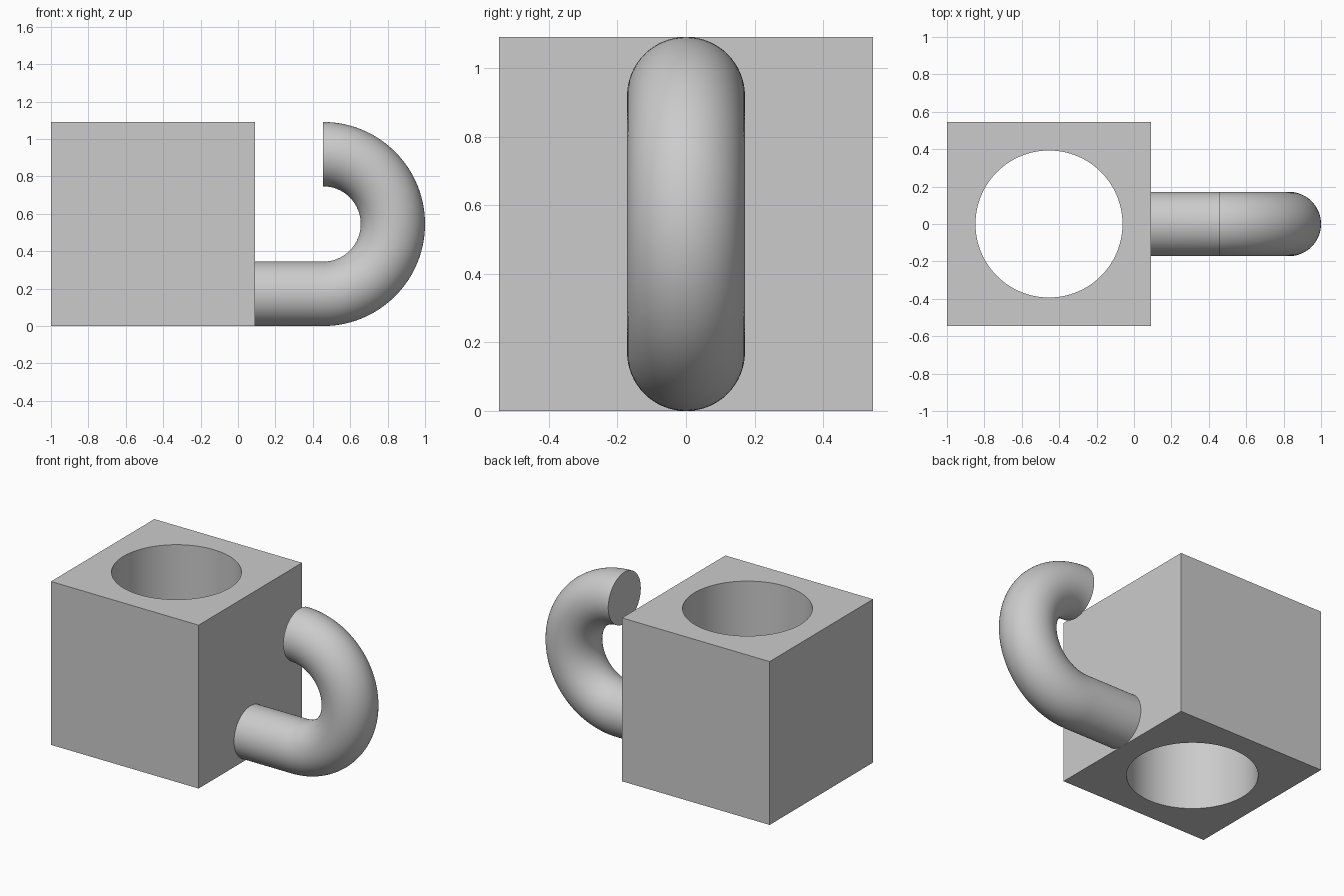
import bpy, bmesh, math
from mathutils import Vector

if "Cube" in bpy.data.objects:
    bpy.data.objects.remove(bpy.data.objects["Cube"])

SIDE = 1.091             # cube edge length
HALF = SIDE / 2
BLOCK_X = -1 + HALF      # cube centre in x
HOLE_R = 0.393
TUBE_R = 0.172
BEND_R = HALF - TUBE_R   # centreline radius of the hook
BEND_X = 0.4545          # centre of the hook bend

grey = bpy.data.materials.new("light_grey")
grey.diffuse_color = (0.6, 0.6, 0.6, 1)
grey.use_nodes = True
grey.node_tree.nodes["Principled BSDF"].inputs["Base Color"].default_value = grey.diffuse_color


def finish(obj):
    obj.data.materials.clear()
    obj.data.materials.append(grey)
    bpy.ops.object.select_all(action='DESELECT')
    obj.select_set(True)
    bpy.context.view_layer.objects.active = obj
    bpy.ops.object.shade_smooth_by_angle(angle=math.radians(30))


# Block with a round hole bored straight through
bpy.ops.mesh.primitive_cylinder_add(vertices=128, radius=HOLE_R, depth=SIDE * 2,
                                    location=(BLOCK_X, 0, HALF))
cutter = bpy.context.object
cutter.name = "hole_cutter"
cutter.hide_render = True

bpy.ops.mesh.primitive_cube_add(size=SIDE, location=(BLOCK_X, 0, HALF))
block = bpy.context.object
block.name = "block"
bore = block.modifiers.new("bore", 'BOOLEAN')
bore.operation = 'DIFFERENCE'
bore.solver = 'EXACT'
bore.object = cutter
bpy.ops.object.modifier_apply(modifier=bore.name)
bpy.data.objects.remove(cutter, do_unlink=True)
finish(block)

# Hook: straight round bar that bends back over itself, flat at the tip
SEG, STEPS = 64, 64
path = [(Vector((-1 + SIDE, 0, TUBE_R)), Vector((0, 0, -1)))]
for i in range(STEPS + 1):
    a = -math.pi / 2 + math.pi * i / STEPS
    out = Vector((math.cos(a), 0, math.sin(a)))
    path.append((Vector((BEND_X, 0, HALF)) + out * BEND_R, out))

bm = bmesh.new()
rings = []
for centre, out in path:
    rings.append([bm.verts.new(centre + TUBE_R * (out * math.cos(t) + Vector((0, math.sin(t), 0))))
                  for t in (2 * math.pi * k / SEG for k in range(SEG))])
for r0, r1 in zip(rings, rings[1:]):
    for k in range(SEG):
        n = (k + 1) % SEG
        bm.faces.new((r0[k], r0[n], r1[n], r1[k]))
bm.faces.new(rings[0])
bm.faces.new(rings[-1])
bmesh.ops.recalc_face_normals(bm, faces=bm.faces)
mesh = bpy.data.meshes.new("hook")
bm.to_mesh(mesh)
bm.free()
hook = bpy.data.objects.new("hook", mesh)
bpy.context.collection.objects.link(hook)
finish(hook)
